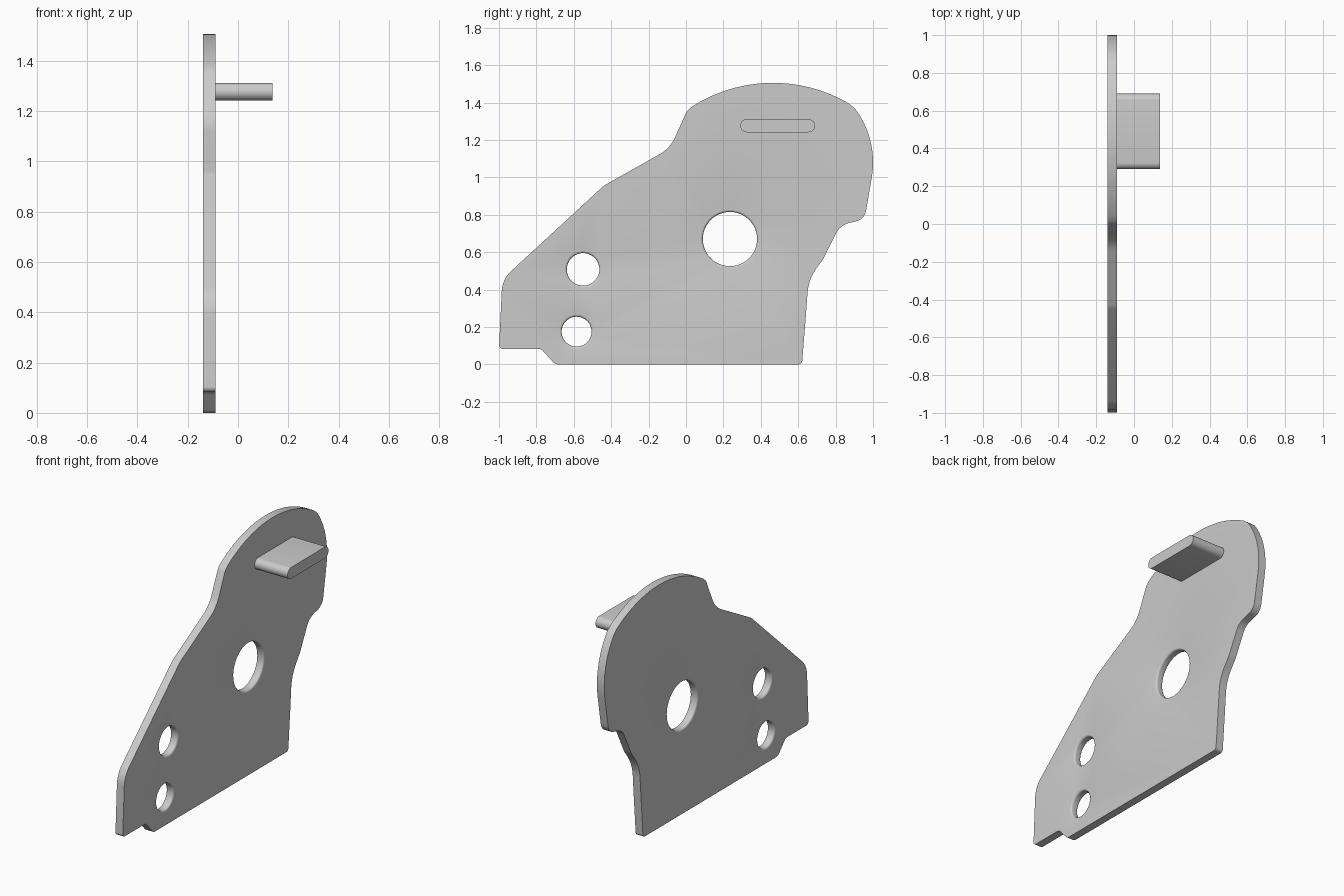
import bpy, bmesh
from math import sin, cos, tan, radians, pi
from mathutils import Vector

cube = bpy.data.objects.get("Cube")
if cube:
    bpy.data.objects.remove(cube)

steel = bpy.data.materials.new("light grey metal")
steel.use_nodes = True
GREY = (0.6, 0.6, 0.6, 1)
steel.diffuse_color = GREY
steel.node_tree.nodes["Principled BSDF"].inputs["Base Color"].default_value = GREY

BACK, FRONT, TAB_END = -0.14, -0.09, 0.137


def arc(y, z, r, a0, a1, n):
    """Points on an arc, angles in degrees."""
    angles = [radians(a0 + (a1 - a0) * i / n) for i in range(n + 1)]
    return [(y + r * cos(a), z + r * sin(a), 0) for a in angles]


def rounded(corners, steps=8):
    """Round each (y, z, radius) corner of a closed outline."""
    out = []
    for i, (y, z, r) in enumerate(corners):
        p = Vector((y, z))
        if not r:
            out.append(p)
            continue
        a = (Vector(corners[i - 1][:2]) - p).normalized()
        b = (Vector(corners[(i + 1) % len(corners)][:2]) - p).normalized()
        half = a.angle(b) / 2
        centre = p + (a + b).normalized() * (r / sin(half))
        start = p + a * (r / tan(half)) - centre
        end = p + b * (r / tan(half)) - centre
        for k in range(steps + 1):
            out.append(centre + start.lerp(end, k / steps).normalized() * r)
    return out


def ring(bm, pts, x):
    return [bm.verts.new((x, p[0], p[1])) for p in pts]


def skin(bm, rings):
    for a, b in zip(rings, rings[1:]):
        for i in range(len(a)):
            bm.faces.new((a[i - 1], a[i], b[i], b[i - 1]))


def cap(bm, loops):
    edges = [bm.edges.get((loop[i - 1], loop[i]))
             for loop in loops for i in range(len(loop))]
    bmesh.ops.triangle_fill(bm, edges=edges, use_beauty=True, normal=(1, 0, 0))


def finish(bm, name):
    bmesh.ops.recalc_face_normals(bm, faces=bm.faces)
    mesh = bpy.data.meshes.new(name)
    bm.to_mesh(mesh)
    bm.free()
    mesh.materials.append(steel)
    obj = bpy.data.objects.new(name, mesh)
    bpy.context.collection.objects.link(obj)
    bpy.ops.object.select_all(action='DESELECT')
    obj.select_set(True)
    bpy.context.view_layer.objects.active = obj
    bpy.ops.object.shade_smooth_by_angle(angle=radians(35))


# Side plate outline, clockwise from the lower front corner
outline = rounded(
    [(-0.70, 0, 0.04), (-0.775, 0.083, 0.03), (-1, 0.083, 0.02),
     (-0.982, 0.455, 0.15), (-0.44, 0.955, 0.15), (-0.085, 1.155, 0.2),
     (0.004, 1.354, 0.06)]
    + arc(0.465, 0.702, 0.803, 123, 60, 24)
    + arc(0.522, 1.08, 0.478, 37, -10, 20)
    + [(0.955, 0.775, 0.07), (0.825, 0.745, 0.1), (0.735, 0.565, 0.15),
       (0.655, 0.455, 0.26), (0.64, 0.25, 0), (0.62, 0, 0.02)])

# Plate with three round holes, their rims softly rounded
bm = bmesh.new()
outer = [ring(bm, outline, x) for x in (BACK, FRONT)]
skin(bm, outer)
backs, fronts = [outer[0]], [outer[1]]
FILLET = 0.012
for y, z, r in ((0.235, 0.67, 0.145), (-0.55, 0.508, 0.087), (-0.585, 0.175, 0.08)):
    profile = []
    for k in range(5):
        a = k / 4 * pi / 2
        profile.append((BACK + FILLET * (1 - cos(a)), r + FILLET * (1 - sin(a))))
    profile += [(BACK + FRONT - x, q) for x, q in reversed(profile)]
    rings = [ring(bm, arc(y, z, q, 0, 352.5, 47), x) for x, q in profile]
    skin(bm, rings)
    backs.append(rings[0])
    fronts.append(rings[-1])
cap(bm, backs)
cap(bm, fronts)
finish(bm, "side_plate")

# Projecting tab with rounded long edges
bm = bmesh.new()
R = 0.035
slot = arc(0.655, 1.276, R, -90, 90, 12) + arc(0.325, 1.276, R, 90, 270, 12)
ends = [ring(bm, slot, x) for x in (FRONT, TAB_END)]
skin(bm, ends)
bm.faces.new(ends[1])
bm.faces.new(ends[0])
finish(bm, "support_tab")
